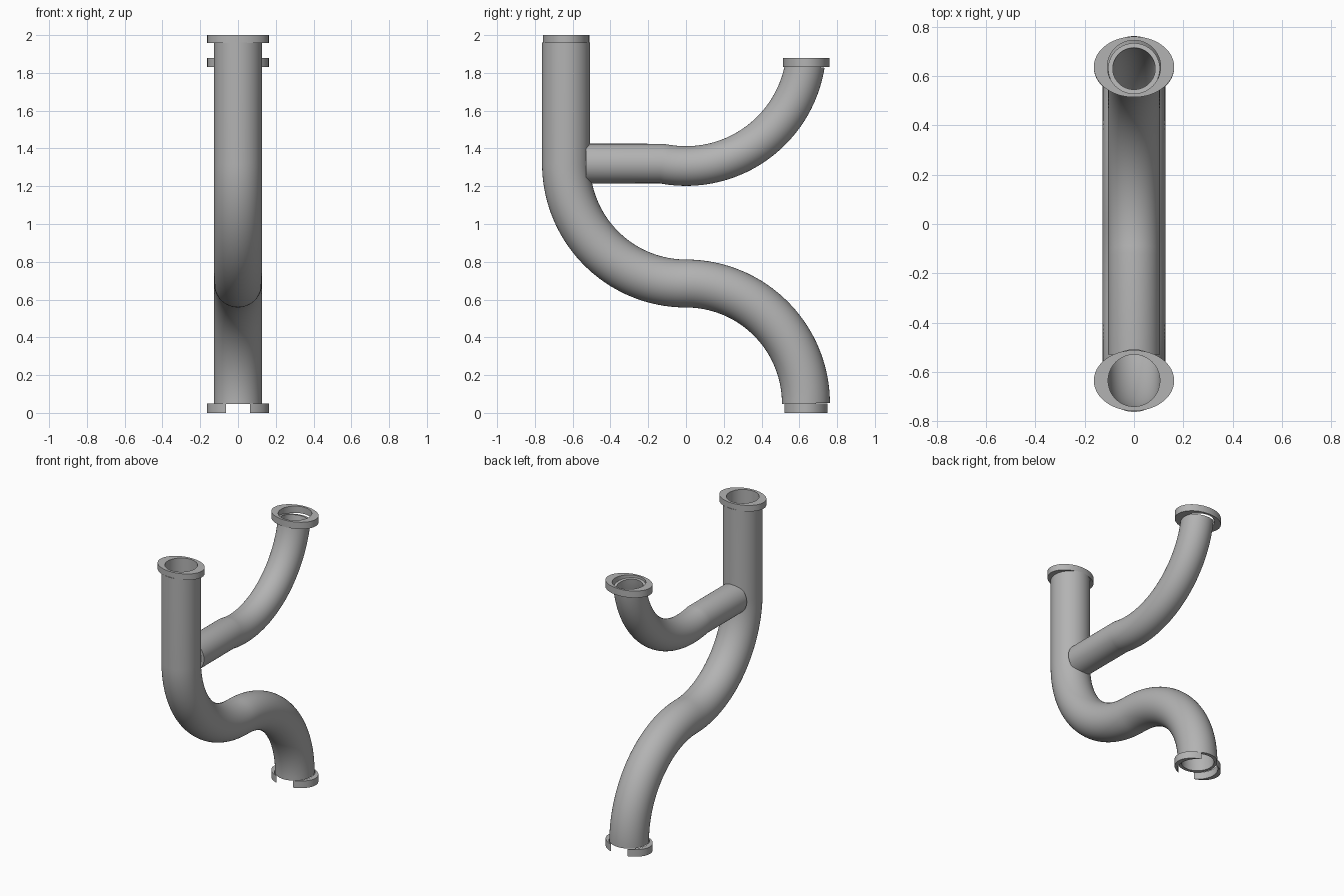
import bpy, bmesh
from math import sin, cos, pi, radians, sqrt, atan2
from mathutils import Vector

cube = bpy.data.objects.get("Cube")
if cube:
    bpy.data.objects.remove(cube)

grey = bpy.data.materials.new("plain_grey")
grey.use_nodes = True
colour = (0.45, 0.45, 0.45, 1)
grey.diffuse_color = colour
grey.node_tree.nodes["Principled BSDF"].inputs["Base Color"].default_value = colour

BEND = 0.635      # centreline radius of the bends, also the offset of the open ends
SIDES = 64


def finish(name, bm):
    """Turn a bmesh into a smooth-shaded object with crisp rims."""
    bmesh.ops.remove_doubles(bm, verts=bm.verts, dist=1e-5)
    bmesh.ops.recalc_face_normals(bm, faces=bm.faces)
    mesh = bpy.data.meshes.new(name)
    bm.to_mesh(mesh)
    bm.free()
    mesh.materials.append(grey)
    obj = bpy.data.objects.new(name, mesh)
    bpy.context.collection.objects.link(obj)
    bpy.ops.object.select_all(action='DESELECT')
    obj.select_set(True)
    bpy.context.view_layer.objects.active = obj
    bpy.ops.object.shade_smooth_by_angle(angle=radians(35))
    return obj


def arc(y, z, radius, start, end, steps=40):
    """Points on an arc in the side plane, angles in degrees."""
    angles = [radians(start + (end - start) * i / steps) for i in range(steps + 1)]
    return [Vector((0, y + radius * cos(a), z + radius * sin(a))) for a in angles]


def pipe(name, path, outer, inner):
    """Hollow pipe: outer skin along the path, inner skin back again."""
    bm = bmesh.new()
    side = Vector((1, 0, 0))

    def ring(i, radius):
        before, after = path[max(i - 1, 0)], path[min(i + 1, len(path) - 1)]
        tangent = (path[i] - before).normalized() + (after - path[i]).normalized()
        up = tangent.normalized().cross(side)
        return [bm.verts.new(path[i] + radius * (side * cos(a) + up * sin(a)))
                for a in (2 * pi * k / SIDES for k in range(SIDES))]

    count = len(path)
    rings = [ring(i, outer) for i in range(count)]
    rings += [ring(i, inner) for i in reversed(range(count))]
    for i, current in enumerate(rings):
        following = rings[(i + 1) % len(rings)]
        for k in range(SIDES):
            n = (k + 1) % SIDES
            bm.faces.new((current[k], current[n], following[n], following[k]))
    return finish(name, bm)


def flange(name, y, bottom, top, hole, long=0.163, short=0.123):
    """Oval plate with a round hole; a hole wider than the oval leaves two crescents."""
    bm = bmesh.new()
    if hole < short:
        spans = [(0, 2 * pi)]
    else:
        x = sqrt((hole**2 - short**2) / (1 - (short / long)**2))
        tip = atan2(sqrt(hole**2 - x**2), x)
        spans = [(-tip, tip), (pi - tip, pi + tip)]
    for start, end in spans:
        sections = []
        for i in range(SIDES + 1):
            a = start + (end - start) * i / SIDES
            rim = 1 / sqrt((cos(a) / long)**2 + (sin(a) / short)**2)
            corners = ((rim, bottom), (rim, top), (hole, top), (hole, bottom))
            sections.append([bm.verts.new((r * cos(a), y + r * sin(a), z)) for r, z in corners])
        for p, q in zip(sections, sections[1:]):
            for k in range(4):
                n = (k + 1) % 4
                bm.faces.new((p[k], p[n], q[n], q[k]))
    return finish(name, bm)


# Main pipe: straight drop, then an S-bend to the back foot
main_path = [Vector((0, -BEND, 1.96))]
main_path += arc(0, 1.32, BEND, 180, 270)
main_path += arc(0, 0.05, BEND, 90, 0)[1:]
pipe("main_pipe", main_path, 0.127, 0.105)

# Branch pipe: flat-ended stub, slight kink, then a rising bend
branch_path = [Vector((0, -0.53, 1.32))]
branch_path += arc(0, 1.945, 0.638, 258.3, 351)
pipe("branch_pipe", branch_path, 0.105, 0.086)

# Oval flanges on the three open ends
flange("main_top_flange", -BEND, 1.957, 2.0, 0.105)
flange("branch_flange", BEND + 0.002, 1.832, 1.88, 0.108)
flange("main_foot_flange", BEND, 0.0, 0.05, 0.13)
